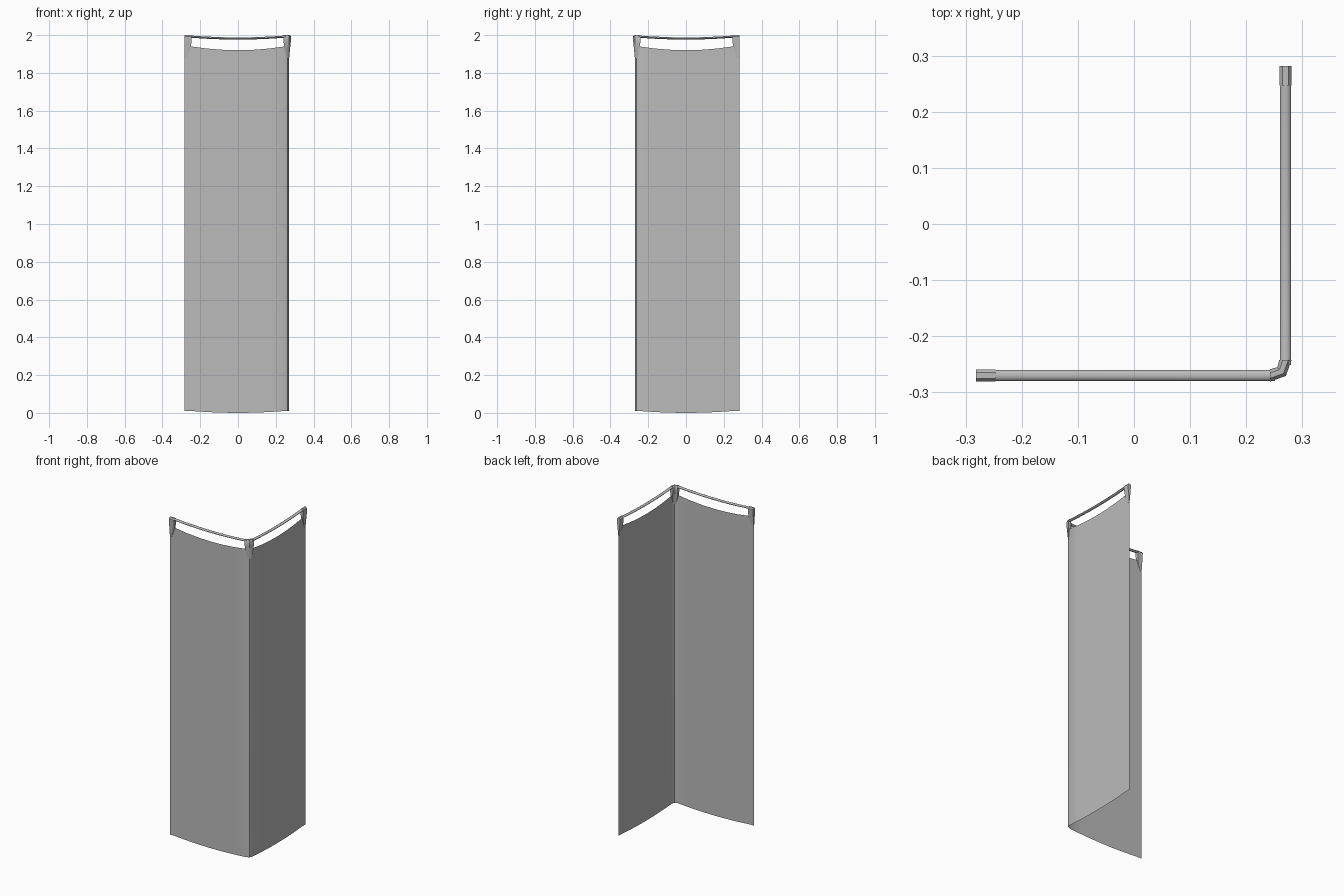
import bpy, bmesh, math
from mathutils import Vector

if "Cube" in bpy.data.objects:
    bpy.data.objects.remove(bpy.data.objects["Cube"])

grey = bpy.data.materials.new("plain grey")
grey.use_nodes = True
colour = (0.5, 0.5, 0.5, 1)
grey.diffuse_color = colour
grey.node_tree.nodes["Principled BSDF"].inputs["Base Color"].default_value = colour

LINE = 0.27      # distance of each panel from the centre
END = 0.282      # free end of each panel
INNER = 0.247    # edge of the opening


def flip(p):
    """Mirror a point from the front wing to the side wing."""
    return Vector((-p[1], -p[0], p[2]))


def sag(s):
    """0 at the ends of a wing, 1 in its middle."""
    return max(0, 1 - (s / INNER) ** 2)


def loft(name, rings, closed=True, caps=True, mirror=False):
    """Skin a list of equal point rings into a smooth object."""
    bm = bmesh.new()
    for fn in ([Vector, flip] if mirror else [Vector]):
        rows = [[bm.verts.new(fn(p)) for p in ring] for ring in rings]
        n = len(rows[0])
        for a, b in zip(rows, rows[1:]):
            for i in range(n if closed else n - 1):
                j = (i + 1) % n
                bm.faces.new((a[i], a[j], b[j], b[i]))
        if caps:
            bm.faces.new(rows[0])
            bm.faces.new(rows[-1])
    bmesh.ops.recalc_face_normals(bm, faces=bm.faces)
    mesh = bpy.data.meshes.new(name)
    bm.to_mesh(mesh)
    bm.free()
    mesh.materials.append(grey)
    obj = bpy.data.objects.new(name, mesh)
    bpy.context.collection.objects.link(obj)
    bpy.ops.object.select_all(action="DESELECT")
    obj.select_set(True)
    bpy.context.view_layer.objects.active = obj
    bpy.ops.object.shade_smooth_by_angle(angle=math.radians(40))
    return obj


# Hanging sheet: two wings joined by a rounded corner
stations = [-END, -INNER] + [INNER * k / 3 for k in range(-2, 4)]
wing = [(x, -LINE, 0.01 * (1 - sag(x)), 1.94 - 0.02 * sag(x)) for x in stations]
bend = [(0.263, -0.263, 0.01, 1.94)]
other = [(-y, -x, lo, hi) for x, y, lo, hi in reversed(wing)]
columns = [[(x, y, lo), (x, y, hi)] for x, y, lo, hi in wing + bend + other]
loft("hanging_sheet", columns, closed=False, caps=False)

# Sagging top rails
rail = []
for k in range(-3, 4):
    x = (INNER + 0.004) * k / 3
    z = 1.992 - 0.01 * sag(x)
    rail.append([(x, -LINE + 0.0095 * math.cos(t), z + 0.006 * math.sin(t))
                 for t in (math.tau * i / 10 for i in range(10))])
loft("top_rails", rail, mirror=True)

# Bracket levels: height, half thickness, share of the width
levels = [(1.88, 0.001, 0.35), (1.93, 0.006, 0.9), (1.96, 0.009, 1),
          (1.992, 0.011, 1), (2.0, 0.005, 1)]

# Tapered clips at the free ends
clips = []
for z, h, w in levels:
    inner = -END + (END - INNER) * w
    clips.append([(-END, -LINE - h, z), (inner, -LINE - h, z),
                  (inner, -LINE + h, z), (-END, -LINE + h, z)])
loft("end_clips", clips, mirror=True)

# Bent clip around the corner
corner = []
for z, h, w in levels:
    a = 0.263 - (0.263 - 0.242) * w
    d = 0.7 * h
    half = [(a, -LINE - h, z), (0.263 + d, -0.263 - d, z)]
    back = [(a, -LINE + h, z), (0.263 - d, -0.263 + d, z)]
    corner.append(half + [flip(half[0]), flip(back[0])] + back[::-1])
loft("corner_clip", corner)
